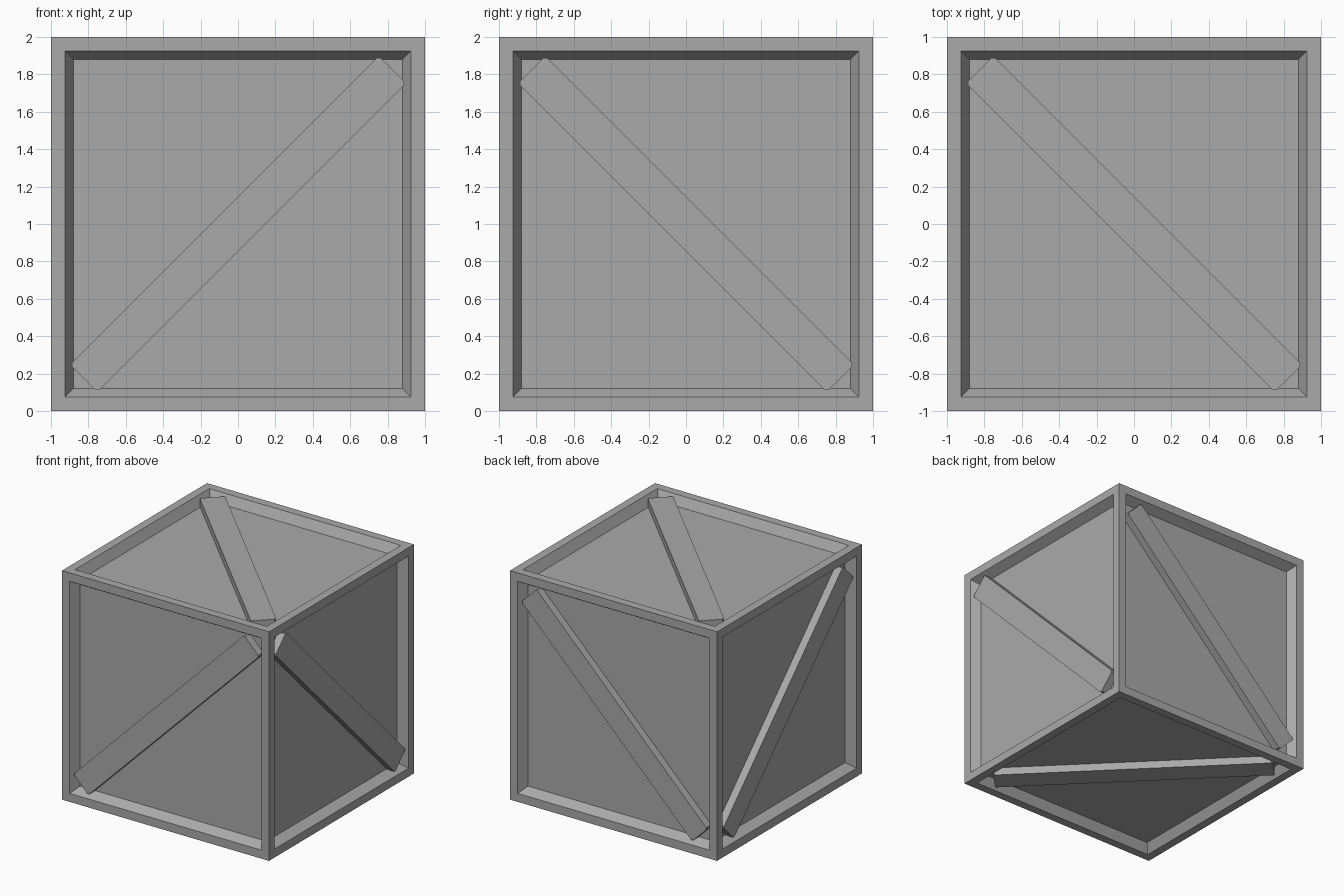
import bpy, bmesh
from mathutils import Vector

cube = bpy.data.objects.get("Cube")
if cube:
    bpy.data.objects.remove(cube, do_unlink=True)

# Single grey material
grey = bpy.data.materials.new("crate grey")
grey.use_nodes = True
colour = (0.4, 0.4, 0.4, 1)
grey.diffuse_color = colour
grey.node_tree.nodes["Principled BSDF"].inputs["Base Color"].default_value = colour

CENTRE = Vector((0, 0, 1))
FRAME = 0.105      # width of the frame boards
SLOPE = 0.065      # width of the sloped inner edge
RECESS = 0.078     # depth of the panels


def finish(bm, name):
    bmesh.ops.recalc_face_normals(bm, faces=bm.faces)
    mesh = bpy.data.meshes.new(name)
    bm.to_mesh(mesh)
    bm.free()
    mesh.materials.append(grey)
    obj = bpy.data.objects.new(name, mesh)
    obj.location = CENTRE
    bpy.context.collection.objects.link(obj)
    return obj


# Crate body: a cube with a frame and a recessed panel on every side
bm = bmesh.new()
bmesh.ops.create_cube(bm, size=2)
panels = bm.faces[:]
bmesh.ops.inset_individual(bm, faces=panels, thickness=FRAME)
bmesh.ops.inset_individual(bm, faces=panels, thickness=SLOPE, depth=-RECESS)
finish(bm, "crate_body")

# Diagonal brace outline, with the corners clipped against the frame
half = [(0.743, 0.888), (0.762, 0.888), (0.888, 0.762), (0.888, 0.743)]
outline = half + [(-u, -v) for u, v in half]


def brace(name, place):
    """place maps outline u, v and distance from the centre to x, y, z."""
    bm = bmesh.new()
    outer = bm.faces.new([bm.verts.new(place(u, v, 0.99)) for u, v in outline])
    inward = Vector(place(0, 0, -0.08))
    ext = bmesh.ops.extrude_face_region(bm, geom=[outer], use_keep_orig=True)
    moved = [g for g in ext["geom"] if isinstance(g, bmesh.types.BMVert)]
    bmesh.ops.translate(bm, verts=moved, vec=inward)
    finish(bm, name)


# Opposite sides carry mirrored braces
for side, label in ((-1, "front"), (1, "back")):
    brace(label + "_brace", lambda u, v, h: (u, side * h, v))
for side, label in ((-1, "right"), (1, "left")):
    brace(label + "_brace", lambda u, v, h: (side * h, u, -v))
for side, label in ((-1, "bottom"), (1, "top")):
    brace(label + "_brace", lambda u, v, h: (u, -v, side * h))
